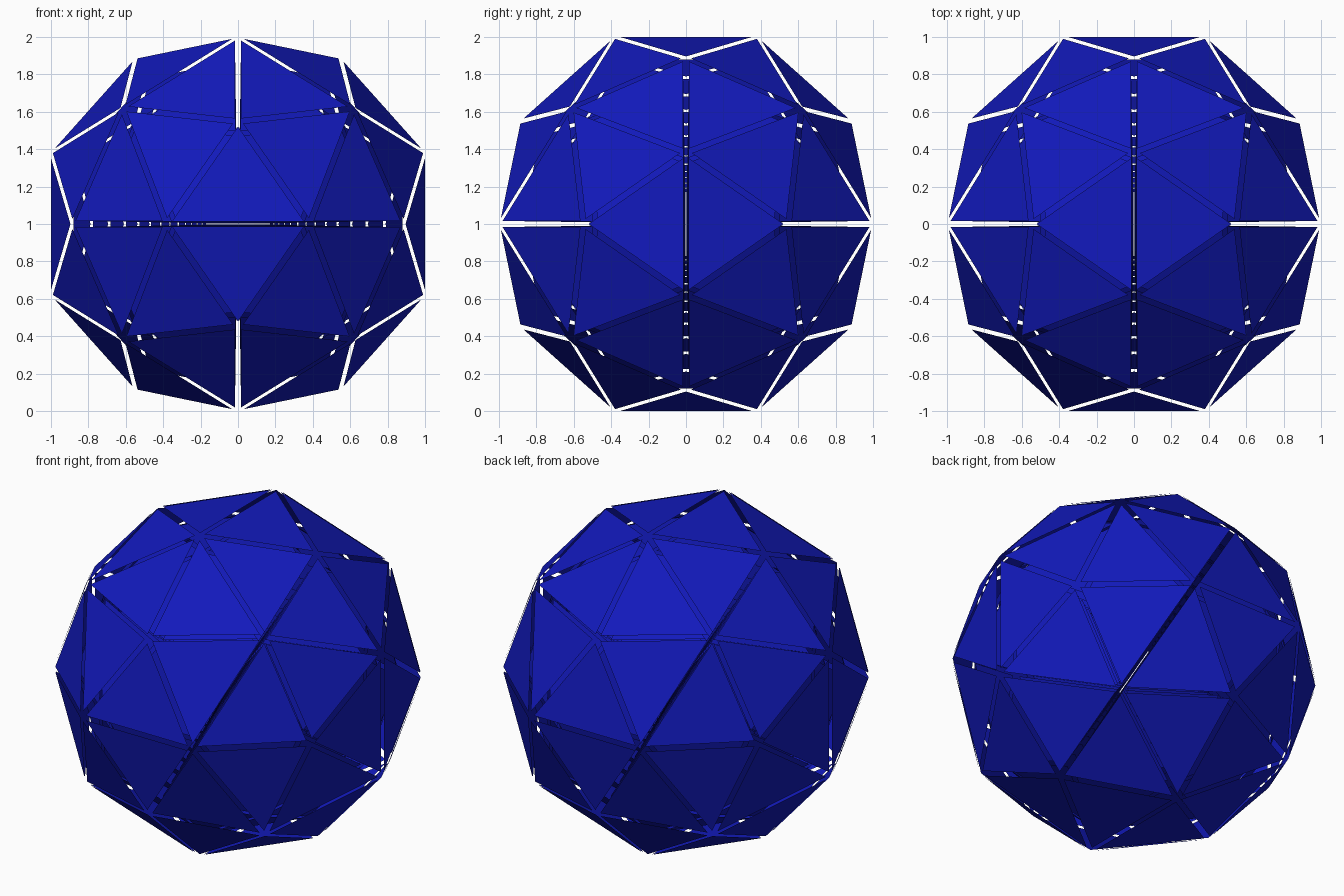
import bpy, bmesh
from itertools import product, combinations
from mathutils import Vector

if "Cube" in bpy.data.objects:
    bpy.data.objects.remove(bpy.data.objects["Cube"])

PHI = (1 + 5 ** 0.5) / 2
R = 1.003            # half width of the un-shrunk outer solid
PANEL = 0.92         # each panel shrinks about its centre, leaving open seams
STEP = 0.88          # size ratio between nested shells
SHELLS = 14
CENTRE = Vector((0, 0, 1))


def cyclic(a, b, c):
    """All sign changes and cyclic orders of a coordinate triple."""
    pts = set()
    for s in product((1, -1), repeat=3):
        v = (a * s[0], b * s[1], c * s[2])
        for k in range(3):
            pts.add(tuple(round(v[(i + k) % 3], 6) + 0.0 for i in range(3)))
    return [Vector(p) for p in sorted(pts)]


# Corners of a dodecahedron, and the raised centre of each pentagon
corners = cyclic(0, PHI ** -2, 1) + [
    Vector(s) / PHI for s in product((1, -1), repeat=3)]
k = 3 * PHI / (1 + 3 * PHI * PHI)
apexes = cyclic(k, 0, k * PHI)
edge = 2 * PHI ** -2

# Sixty triangles: each pentagon edge joined to its apex
triangles = []
for apex in apexes:
    ring = sorted(corners, key=lambda c: (c - apex).length)[:5]
    for p, q in combinations(ring, 2):
        if (p - q).length < edge * 1.05:
            if (p - apex).cross(q - apex).dot(apex) < 0:
                p, q = q, p
            triangles.append((apex, p, q))

blue = bpy.data.materials.new("blue")
blue.diffuse_color = (0.006, 0.01, 0.5, 1)
blue.use_nodes = True
blue.node_tree.nodes["Principled BSDF"].inputs["Base Color"].default_value = blue.diffuse_color


def shell(name, size):
    """One hollow sphere of separate flat triangular panels."""
    bm = bmesh.new()
    for tri in triangles:
        mid = sum(tri, Vector()) / 3
        bm.faces.new([bm.verts.new(CENTRE + size * mid.lerp(v, PANEL))
                      for v in tri])
    mesh = bpy.data.meshes.new(name)
    bm.to_mesh(mesh)
    bm.free()
    mesh.materials.append(blue)
    bpy.context.collection.objects.link(bpy.data.objects.new(name, mesh))


# Outer shell with smaller copies nested inside
for i in range(SHELLS):
    shell("outer_shell" if i == 0 else f"inner_shell_{i}", R * STEP ** i)
